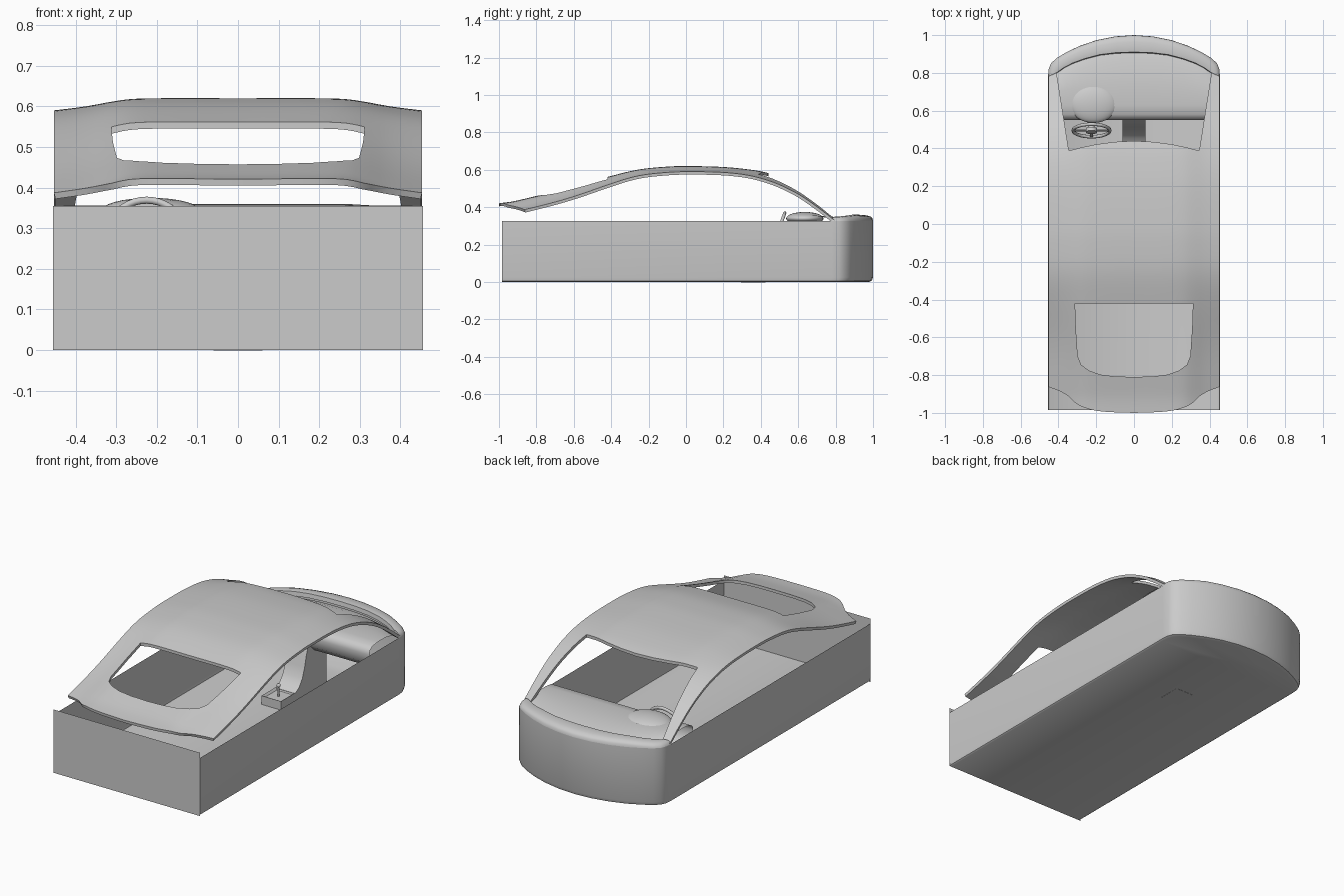
import bpy, bmesh
from math import radians, cos, sin, pi

if "Cube" in bpy.data.objects:
    bpy.data.objects.remove(bpy.data.objects["Cube"])


def interp(pts, t):
    """Smooth curve through (t, value) points."""
    t = max(pts[0][0], min(pts[-1][0], t))
    i = 0
    while i < len(pts) - 2 and t > pts[i + 1][0]:
        i += 1

    def slope(k):
        a, b = pts[max(k - 1, 0)], pts[min(k + 1, len(pts) - 1)]
        return (b[1] - a[1]) / (b[0] - a[0])
    (t0, v0), (t1, v1) = pts[i], pts[i + 1]
    h = t1 - t0
    s = (t - t0) / h
    return ((2*s**3 - 3*s**2 + 1) * v0 + (s**3 - 2*s**2 + s) * h * slope(i)
            + (3*s**2 - 2*s**3) * v1 + (s**3 - s**2) * h * slope(i + 1))


def make(name, verts, faces, angle=35):
    me = bpy.data.meshes.new(name)
    me.from_pydata(verts, [], faces)
    bm = bmesh.new()
    bm.from_mesh(me)
    bmesh.ops.recalc_face_normals(bm, faces=bm.faces)
    bm.to_mesh(me)
    bm.free()
    ob = bpy.data.objects.new(name, me)
    bpy.context.collection.objects.link(ob)
    return smooth(ob, angle)


def smooth(ob, angle=35):
    bpy.ops.object.select_all(action='DESELECT')
    ob.select_set(True)
    bpy.context.view_layer.objects.active = ob
    bpy.ops.object.shade_smooth_by_angle(angle=radians(angle))
    return ob


def loft(name, rows, extra=(), angle=35):
    """Skin a list of equal-length point rows."""
    n = len(rows[0])
    verts = [p for r in rows for p in r]
    faces = [(j*n + i, j*n + i + 1, (j+1)*n + i + 1, (j+1)*n + i)
             for j in range(len(rows) - 1) for i in range(n - 1)]
    return make(name, verts, faces + list(extra), angle)


def prism(name, poly, axis, lo, hi):
    """Extrude a 2D polygon along x (poly = y,z) or z (poly = x,y)."""
    put = (lambda p, h: (h, *p)) if axis == 'x' else (lambda p, h: (*p, h))
    n = len(poly)
    verts = [put(p, h) for h in (lo, hi) for p in poly]
    faces = [(i, (i+1) % n, n + (i+1) % n, n + i) for i in range(n)]
    return make(name, verts, faces + [tuple(range(n)), tuple(range(n, 2*n))])


def mirrored(half):
    """Half outline starting on x = 0, completed to both sides."""
    return [(-x, y) for x, y in reversed(half[1:])] + list(half)


# lower body: open tub with a bowed rear end
rear = mirrored([(0, 1), (.1, .993), (.2, .973), (.29, .942), (.36, .908), (.41, .878),
                 (.44, .85), (.452, .82), (.455, .78)])
outline = [(-.455, -.985)] + rear + [(.455, -.985)]
n = len(outline)
rings = [[(x * (1 - k), y * (1 - k) if y > 0 else y, z) for x, y in outline]
         for z, k in ((0, .025), (.006, .008), (.025, 0), (.327, 0))]
loft("body_tub", rings, [tuple(range(n))], 40)

# upright front panel, slightly taller than the sides
make("front_panel", [(-.455, -.985, 0), (.455, -.985, 0), (.455, -.985, .355), (-.455, -.985, .355)],
     [(0, 1, 2, 3)])

# rounded rear deck between the outline and the base of the screen
ARC = [(0, .91), (.1, .907), (.2, .893), (.3, .862), (.36, .835), (.41, .80), (.44, .775)]
arc = lambda x: interp(ARC, abs(x))
rows = []
for k, z in ((0, .327), (.03, .34), (.14, .35), (.4, .357), (.8, .36), (1, .358), (1.05, .335)):
    row = []
    for x, y in rear:
        xi = x * .41 / .455
        zz = z - .01 * max(0, (abs(x) - .3) / .155) * (z > .327)
        row.append((x + (xi - x) * k, y + (arc(xi) - y) * k, zz))
    rows.append(row)
loft("rear_deck", rows, angle=60)

# cabin shell: roof, sloping nose and screen pillars in one surface
CROWN = [(-1, .421), (-.93, .43), (-.87, .443), (-.7, .485), (-.4, .567), (-.25, .602), (-.1, .617),
         (0, .62), (.2, .615), (.35, .60), (.43, .585), (.5, .562), (.6, .515), (.7, .45), (.8, .375)]
DROP = [(-1, .06), (-.87, .058), (-.6, .055), (-.3, .035), (0, .03), (.3, .03), (.45, .04), (.8, .05)]
ACROSS = [(0, 0), (.2, 0), (.27, .08), (.32, .33), (.36, .58), (.40, .78), (.455, 1)]
NOSE = [(0, -1), (.15, -.994), (.23, -.982), (.3, -.955), (.35, -.91), (.4, -.882), (.455, -.862)]
xs = [-.453 + .906 * i / 44 for i in range(45)]
rows = []
for j in range(61):
    t = j / 60
    row = []
    for x in xs:
        y0 = interp(NOSE, abs(x))
        y = y0 + (.80 - y0) * t
        row.append((x, y, interp(CROWN, y) - interp(DROP, y) * interp(ACROSS, abs(x))))
    rows.append(row)
shell = loft("cabin_shell", rows)
if shell.data.polygons[0].normal.z < 0:
    shell.data.flip_normals()
sol = shell.modifiers.new("thickness", 'SOLIDIFY')
sol.thickness = .016
sol.offset = -1

# window openings cut straight down through the shell
window = mirrored([(0, -.81), (.1, -.807), (.18, -.797), (.24, -.775), (.28, -.745), (.298, -.70),
                   (.308, -.55), (.312, -.42)])
screen = mirrored([(0, .44), (.1, .435), (.2, .422), (.28, .405), (.345, .388), (.41, .80), (.42, .95)])
for cname, poly in (("window_cutter", window), ("screen_cutter", screen)):
    cutter = prism(cname, poly, 'z', .1, .9)
    cutter.hide_render = True
    mod = shell.modifiers.new(cname, 'BOOLEAN')
    mod.operation = 'DIFFERENCE'
    mod.solver = 'EXACT'
    mod.object = cutter
bpy.context.view_layer.objects.active = shell
for m in [m.name for m in shell.modifiers]:
    bpy.ops.object.modifier_apply(modifier=m)
for cname in ("window_cutter", "screen_cutter"):
    bpy.data.objects.remove(bpy.data.objects[cname])
smooth(shell, 35)

# dashboard: rolled section whose back edge follows the screen base
DASH = [(.80, .325, 1), (.77, .343, .8), (.70, .354, .3), (.63, .356, 0), (.58, .350, 0), (.556, .335, 0),
        (.55, .31, 0), (.555, .26, 0), (.59, .225, 0), (.66, .20, 0), (.76, .19, 0)]
dx = [-.43 + .86 * i / 24 for i in range(25)]
loft("dashboard", [[(x, y + k * (arc(x) - .80), z) for x in dx] for y, z, k in DASH], angle=50)

# instrument hood
bpy.ops.mesh.primitive_uv_sphere_add(segments=32, ring_count=16, location=(-.215, .635, .34))
hood = bpy.context.object
hood.name = "instrument_hood"
hood.scale = (.125, .10, .035)
smooth(hood, 60)

# centre console sweeping down from the dashboard
prism("centre_console", [(.42, .004), (.42, .045), (.455, .065), (.485, .105), (.505, .16), (.52, .22),
                         (.545, .29), (.57, .33), (.70, .33), (.70, .004)], 'x', -.06, .06)

# gear box with recessed tray, lever and knob
bm = bmesh.new()
bmesh.ops.create_cube(bm, size=1)
bmesh.ops.scale(bm, vec=(.12, .13, .05), verts=bm.verts)
bmesh.ops.translate(bm, vec=(0, .36, .024), verts=bm.verts)
top = [f for f in bm.faces if f.normal.z > .9]
bmesh.ops.inset_region(bm, faces=top, thickness=.014, depth=0)
bmesh.ops.translate(bm, vec=(0, 0, -.012), verts=top[0].verts)
me = bpy.data.meshes.new("gear_box")
bm.to_mesh(me)
bm.free()
bpy.context.collection.objects.link(bpy.data.objects.new("gear_box", me))
bpy.ops.mesh.primitive_cylinder_add(vertices=12, radius=.005, depth=.06, location=(0, .36, .065))
smooth(bpy.context.object).name = "gear_lever"
bpy.ops.mesh.primitive_uv_sphere_add(segments=16, ring_count=8, radius=.011, location=(0, .36, .098))
smooth(bpy.context.object).name = "gear_knob"

# steering wheel: rim, hub, spokes and column on one tilted frame
C, TILT = (-.225, .495, .278), radians(70)


def on_wheel(x, y, z):
    return (C[0] + x, C[1] + y * cos(TILT) - z * sin(TILT), C[2] + y * sin(TILT) + z * cos(TILT))


bpy.ops.mesh.primitive_torus_add(major_radius=.097, minor_radius=.009, major_segments=40,
                                 minor_segments=10, location=C, rotation=(TILT, 0, 0))
smooth(bpy.context.object, 60).name = "steering_rim"
for name, r, d, z in (("steering_hub", .03, .02, 0), ("steering_column", .015, .14, -.075)):
    bpy.ops.mesh.primitive_cylinder_add(vertices=20, radius=r, depth=d, location=on_wheel(0, 0, z),
                                        rotation=(TILT, 0, 0))
    smooth(bpy.context.object).name = name
for i, a in enumerate((0, pi, -pi / 2)):
    sx, sy = cos(a), sin(a)
    bpy.ops.mesh.primitive_cube_add(size=1, location=on_wheel(.06 * sx, .06 * sy, 0), rotation=(TILT, 0, 0))
    ob = bpy.context.object
    ob.name = "steering_spoke_%d" % (i + 1)
    ob.scale = (.075 * abs(sx) + .016 * abs(sy), .016 * abs(sx) + .075 * abs(sy), .008)
